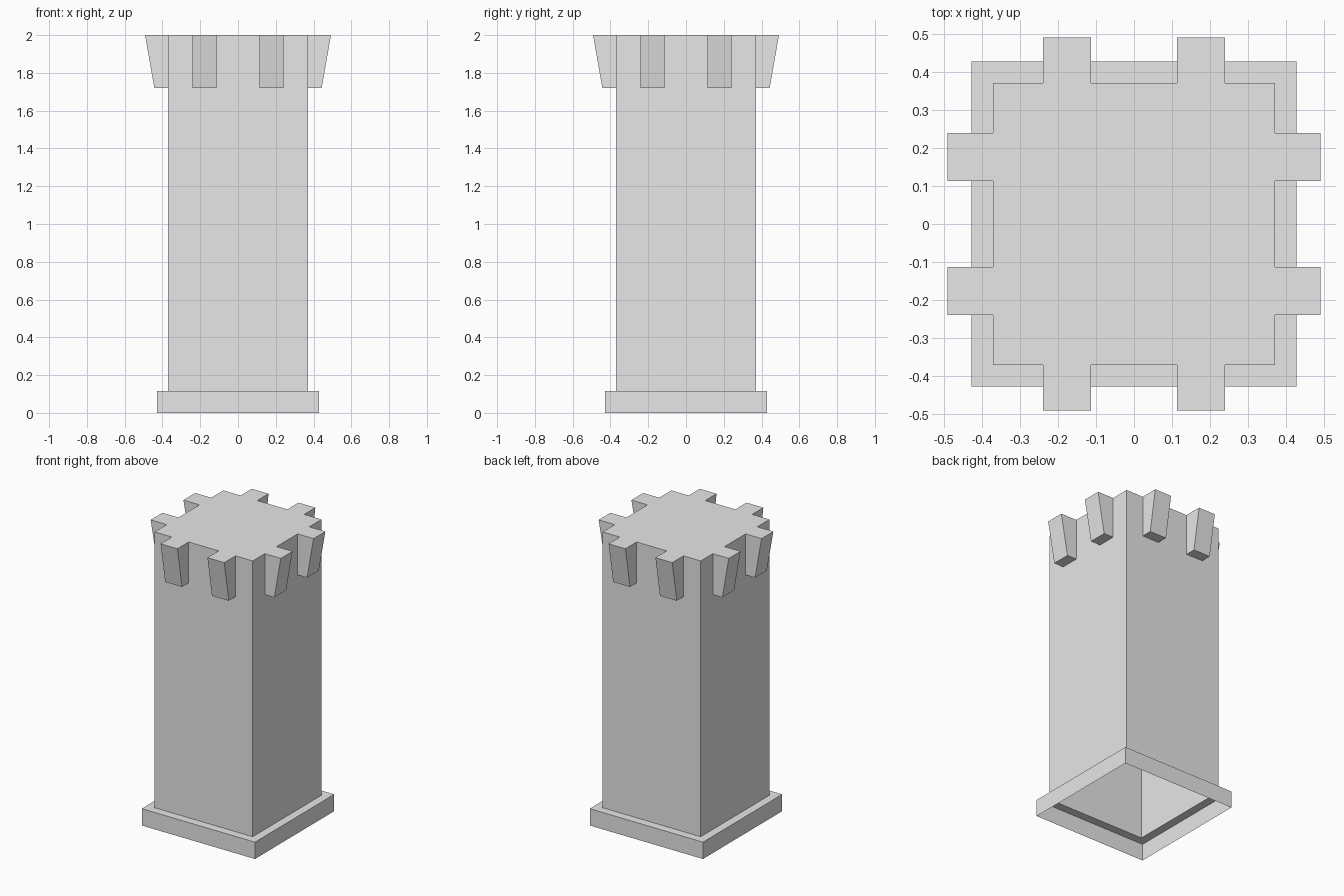
import bpy
import bmesh
from math import pi
from mathutils import Matrix, Vector

cube = bpy.data.objects.get("Cube")
if cube:
    bpy.data.objects.remove(cube, do_unlink=True)

# One plain stone colour
stone = bpy.data.materials.new("grey stone")
stone.use_nodes = True
stone.diffuse_color = (0.8, 0.8, 0.8, 1)
stone.node_tree.nodes["Principled BSDF"].inputs["Base Color"].default_value = (0.8, 0.8, 0.8, 1)

HEIGHT = 2.0
SHAFT = 0.371          # half width of the shaft
PLINTH = 0.428         # half width of the plinth
PLINTH_TOP = 0.115


def finish(bm, name):
    mesh = bpy.data.meshes.new(name)
    bm.to_mesh(mesh)
    bm.free()
    mesh.materials.append(stone)
    obj = bpy.data.objects.new(name, mesh)
    bpy.context.collection.objects.link(obj)
    return obj


def square_shell(name, profile, capped=False):
    """Skin square rings given as (half width, height), open at the bottom."""
    bm = bmesh.new()
    corners = [(-1, -1), (1, -1), (1, 1), (-1, 1)]
    rings = [[bm.verts.new((r * x, r * y, z)) for x, y in corners] for r, z in profile]
    for low, high in zip(rings, rings[1:]):
        for i in range(4):
            j = (i + 1) % 4
            bm.faces.new((low[i], low[j], high[j], high[i]))
    if capped:
        bm.faces.new(rings[-1])
    return finish(bm, name)


def merlon(name, centre, turn):
    """Flared block on the front wall, open where it meets the shaft, then turned."""
    half, bottom, reach_low, reach_top = 0.0635, 1.72, 0.443, 0.492
    section = [(-SHAFT, bottom), (-reach_low, bottom), (-reach_top, HEIGHT), (-SHAFT, HEIGHT)]
    spin = Matrix.Rotation(turn, 4, "Z")
    bm = bmesh.new()
    left, right = [[bm.verts.new(spin @ Vector((centre + s * half, y, z))) for y, z in section]
                   for s in (-1, 1)]
    bm.faces.new(left[::-1])
    bm.faces.new(right)
    for i in range(3):
        bm.faces.new((left[i], left[i + 1], right[i + 1], right[i]))
    return finish(bm, name)


# Hollow plinth with a ledge, and hollow shaft with a flat roof
square_shell("plinth", [(PLINTH, 0), (PLINTH, PLINTH_TOP), (SHAFT, PLINTH_TOP)])
square_shell("shaft", [(SHAFT, PLINTH_TOP), (SHAFT, HEIGHT)], capped=True)

# Two flared merlons on each wall
for k, side in enumerate(("front", "left", "back", "right")):
    for n, centre in enumerate((-0.177, 0.177), 1):
        merlon(f"{side}_merlon_{n}", centre, k * pi / 2)
